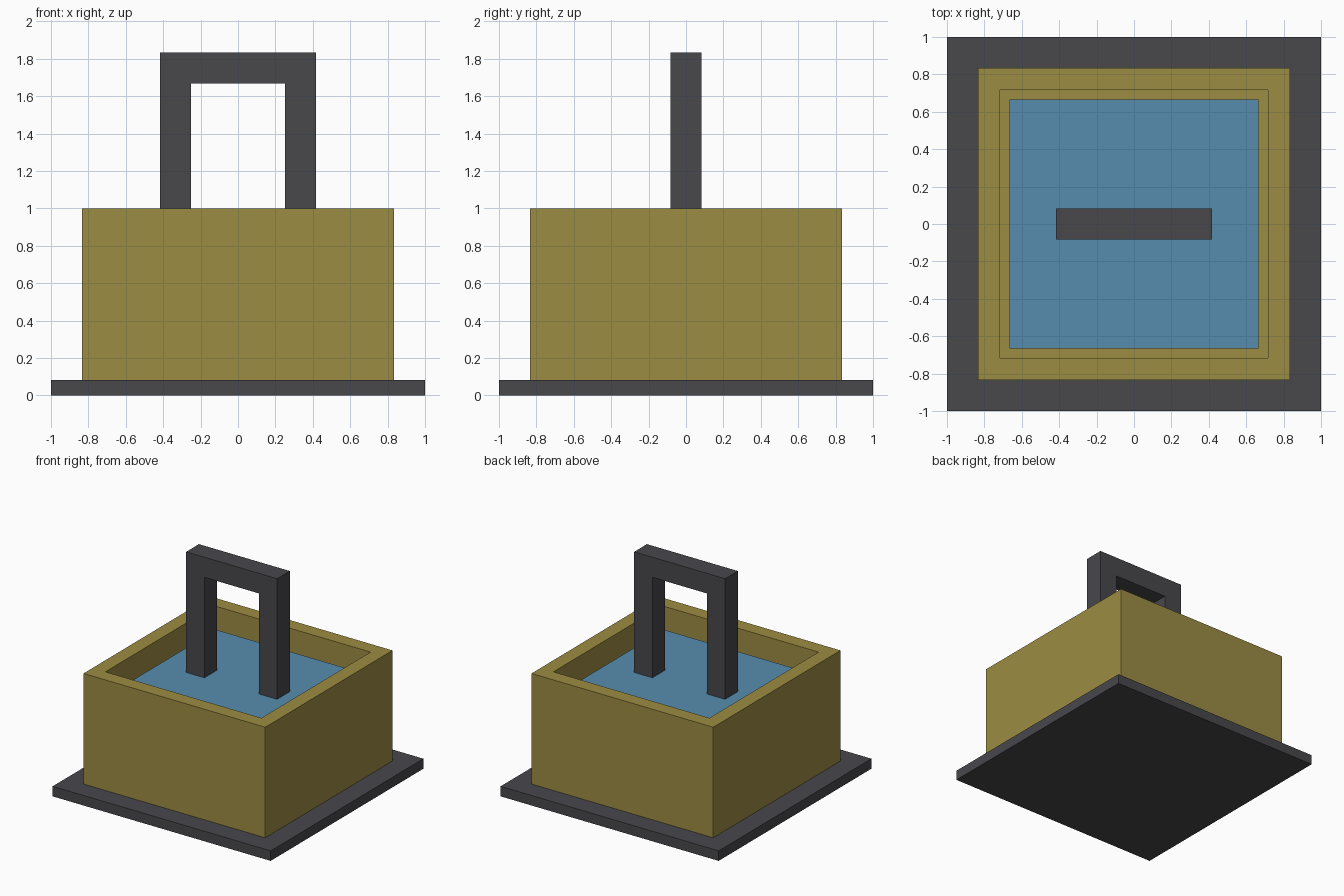
import bpy
import bmesh
from mathutils import Vector

cube = bpy.data.objects.get("Cube")
if cube:
    bpy.data.objects.remove(cube, do_unlink=True)

U = 1 / 12  # modelling grid step


def srgb(*rgb):
    lin = [c / 255 / 12.92 if c <= 10 else ((c / 255 + 0.055) / 1.055) ** 2.4 for c in rgb]
    return (*lin, 1.0)


def material(name, color):
    mat = bpy.data.materials.new(name)
    mat.use_nodes = True
    mat.diffuse_color = color
    node = next(n for n in mat.node_tree.nodes if n.type == "BSDF_PRINCIPLED")
    node.inputs["Base Color"].default_value = color
    return mat


def finish(bm, name, mat):
    bmesh.ops.recalc_face_normals(bm, faces=bm.faces)
    mesh = bpy.data.meshes.new(name)
    bm.to_mesh(mesh)
    bm.free()
    mesh.materials.append(mat)
    obj = bpy.data.objects.new(name, mesh)
    bpy.context.collection.objects.link(obj)
    return obj


def prism(outline, depth):
    """Extrude a closed outline along the depth vector."""
    bm = bmesh.new()
    face = bm.faces.new([bm.verts.new(Vector(p) * U) for p in outline])
    ext = bmesh.ops.extrude_face_region(bm, geom=[face], use_keep_orig=True)
    verts = [v for v in ext["geom"] if isinstance(v, bmesh.types.BMVert)]
    bmesh.ops.translate(bm, verts=verts, vec=Vector(depth) * U)
    return bm


def slab(half, z0, z1):
    """Square block from z0 to z1."""
    corners = [(-half, -half, z0), (half, -half, z0), (half, half, z0), (-half, half, z0)]
    return prism(corners, (0, 0, z1 - z0))


dark = material("dark grey", srgb(72, 71, 75))
gold = material("mustard", srgb(156, 140, 67))
blue = material("water blue", srgb(87, 140, 175))

# Base plate
finish(slab(12, 0, 1), "base_plate", dark)

# Open tub: inset the top face and push it down to the tub floor
bm = slab(10, 1, 12)
bm.normal_update()
top = max(bm.faces, key=lambda f: f.calc_center_median().z)
bmesh.ops.inset_region(bm, faces=[top], thickness=2 * U)
ext = bmesh.ops.extrude_face_region(bm, geom=[top])
bmesh.ops.delete(bm, geom=[top], context="FACES_ONLY")
floor_verts = [v for v in ext["geom"] if isinstance(v, bmesh.types.BMVert)]
bmesh.ops.translate(bm, verts=floor_verts, vec=(0, 0, -10 * U))
finish(bm, "tub", gold)

# Water filling the tub to just below the rim
finish(slab(8, 2, 10), "water", blue)

# Handle: an arch standing in the water
half_arch = [(5, -1, 2), (5, -1, 22), (-5, -1, 22), (-5, -1, 2),
             (-3, -1, 2), (-3, -1, 20), (3, -1, 20), (3, -1, 2)]
finish(prism(half_arch, (0, 2, 0)), "handle", dark)
